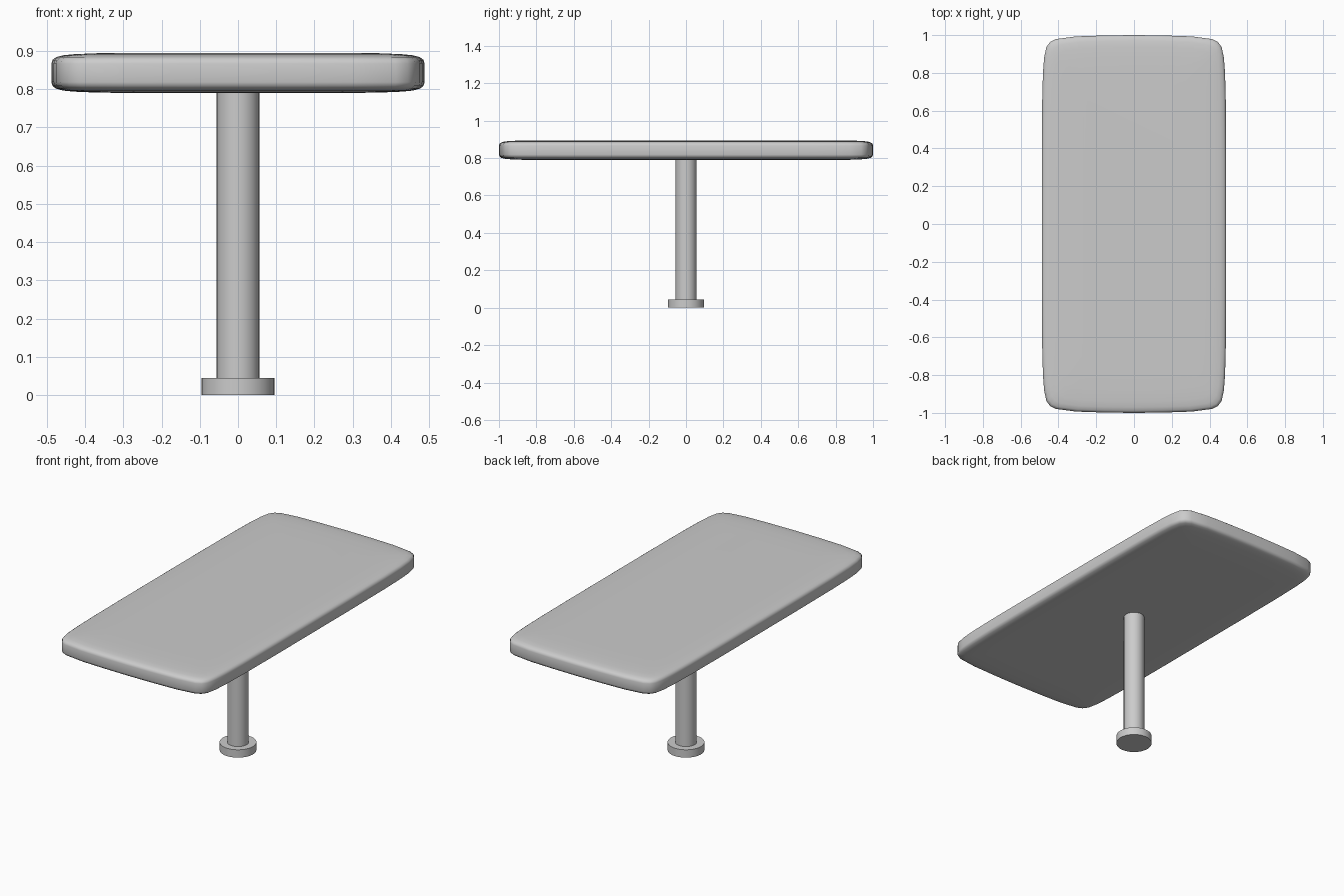
import bpy, bmesh, math

if "Cube" in bpy.data.objects:
    bpy.data.objects.remove(bpy.data.objects["Cube"])

def cylinder(name, r, z0, z1):
    bpy.ops.mesh.primitive_cylinder_add(vertices=32, radius=r, depth=z1 - z0,
                                        location=(0, 0, (z0 + z1) / 2))
    ob = bpy.context.object
    ob.name = name
    bpy.ops.object.shade_smooth_by_angle(angle=math.radians(35))
    return ob

# Base disc and central post
cylinder("base", 0.096, 0.0, 0.045)
cylinder("post", 0.056, 0.045, 0.795)

# Tabletop: one quarter of the softly bowed outline, mirrored all round
quarter = [(0.488, 0), (0.488, 0.35), (0.486, 0.65), (0.482, 0.80), (0.476, 0.88),
           (0.464, 0.937), (0.444, 0.964), (0.413, 0.979), (0.307, 0.993), (0.16, 0.998), (0, 1.0)]
half = quarter + [(-x, y) for x, y in quarter[-2::-1]]
outline = half + [(x, -y) for x, y in half[-2:0:-1]]

# Edge section (inset, height from mid plane), mirrored for the underside
upper = [(0.22, 0.0525), (0.12, 0.0515), (0.06, 0.049), (0.03, 0.046), (0.012, 0.041),
         (0.003, 0.034), (0, 0.024)]
section = upper + [(d, -h) for d, h in reversed(upper)]
mid = 0.8425

bm = bmesh.new()
rings = [[bm.verts.new((x * (1 - d / 0.488), y * (1 - d), mid + h)) for x, y in outline]
         for d, h in section]
n = len(outline)
for a, b in zip(rings, rings[1:]):
    for i in range(n):
        j = (i + 1) % n
        bm.faces.new((a[i], b[i], b[j], a[j]))
bm.faces.new(rings[0])
bm.faces.new(rings[-1][::-1])
bmesh.ops.recalc_face_normals(bm, faces=bm.faces)
me = bpy.data.meshes.new("tabletop")
bm.to_mesh(me)
bm.free()
top = bpy.data.objects.new("tabletop", me)
bpy.context.collection.objects.link(top)
bpy.ops.object.select_all(action='DESELECT')
top.select_set(True)
bpy.context.view_layer.objects.active = top
bpy.ops.object.shade_smooth()
